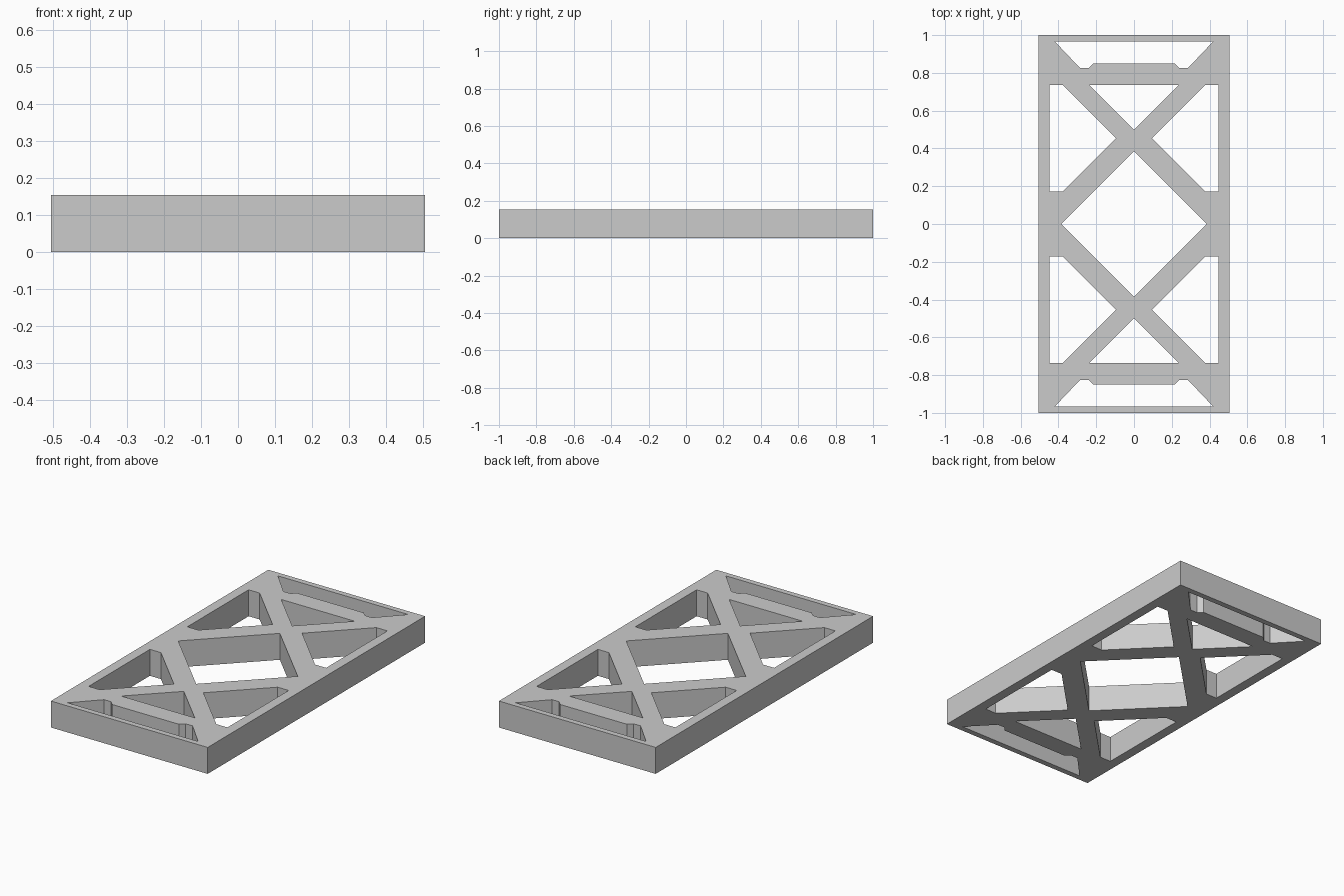
import bpy
import bmesh

if "Cube" in bpy.data.objects:
    bpy.data.objects.remove(bpy.data.objects["Cube"])

W, L, H = 0.505, 1.0, 0.154


def flip(pts, sx, sy):
    return [(x * sx, y * sy) for x, y in pts]


# Outer border and central diamond opening
outer = [(-W, -L), (W, -L), (W, L), (-W, L)]
diamond = [(0, 0.385), (0.385, 0), (0, -0.385), (-0.385, 0)]

# Openings repeated by mirroring
end_slot = [(-0.42, 0.967), (0.42, 0.967), (0.285, 0.825), (0.24, 0.825),
            (0.215, 0.85), (-0.215, 0.85), (-0.24, 0.825), (-0.285, 0.825)]
triangle = [(-0.237, 0.736), (0.237, 0.736), (0, 0.499)]
side_window = [(0.447, 0.736), (0.376, 0.736), (0.095, 0.454),
               (0.376, 0.172), (0.447, 0.172)]

loops = [outer, diamond]
for sy in (1, -1):
    loops += [flip(end_slot, 1, sy), flip(triangle, 1, sy)]
    loops += [flip(side_window, sx, sy) for sx in (1, -1)]

# Filled 2D profile extruded to the panel thickness
curve = bpy.data.curves.new("truss_panel_profile", 'CURVE')
curve.dimensions = '2D'
curve.fill_mode = 'BOTH'
curve.extrude = H / 2
for pts in loops:
    spline = curve.splines.new('POLY')
    spline.points.add(len(pts) - 1)
    for point, (x, y) in zip(spline.points, pts):
        point.co = (x, y, H / 2, 1)
    spline.use_cyclic_u = True

panel = bpy.data.objects.new("truss_panel", curve)
bpy.context.collection.objects.link(panel)
bpy.context.view_layer.objects.active = panel
panel.select_set(True)
bpy.ops.object.convert(target='MESH')
panel = bpy.context.object
panel.name = "truss_panel"

# Weld caps to walls, seat on the ground, keep faces flat
bm = bmesh.new()
bm.from_mesh(panel.data)
bmesh.ops.remove_doubles(bm, verts=bm.verts, dist=1e-4)
bmesh.ops.translate(bm, verts=bm.verts,
                    vec=(0, 0, -min(v.co.z for v in bm.verts)))
bmesh.ops.recalc_face_normals(bm, faces=bm.faces)
for f in bm.faces:
    f.smooth = False
bm.to_mesh(panel.data)
bm.free()
